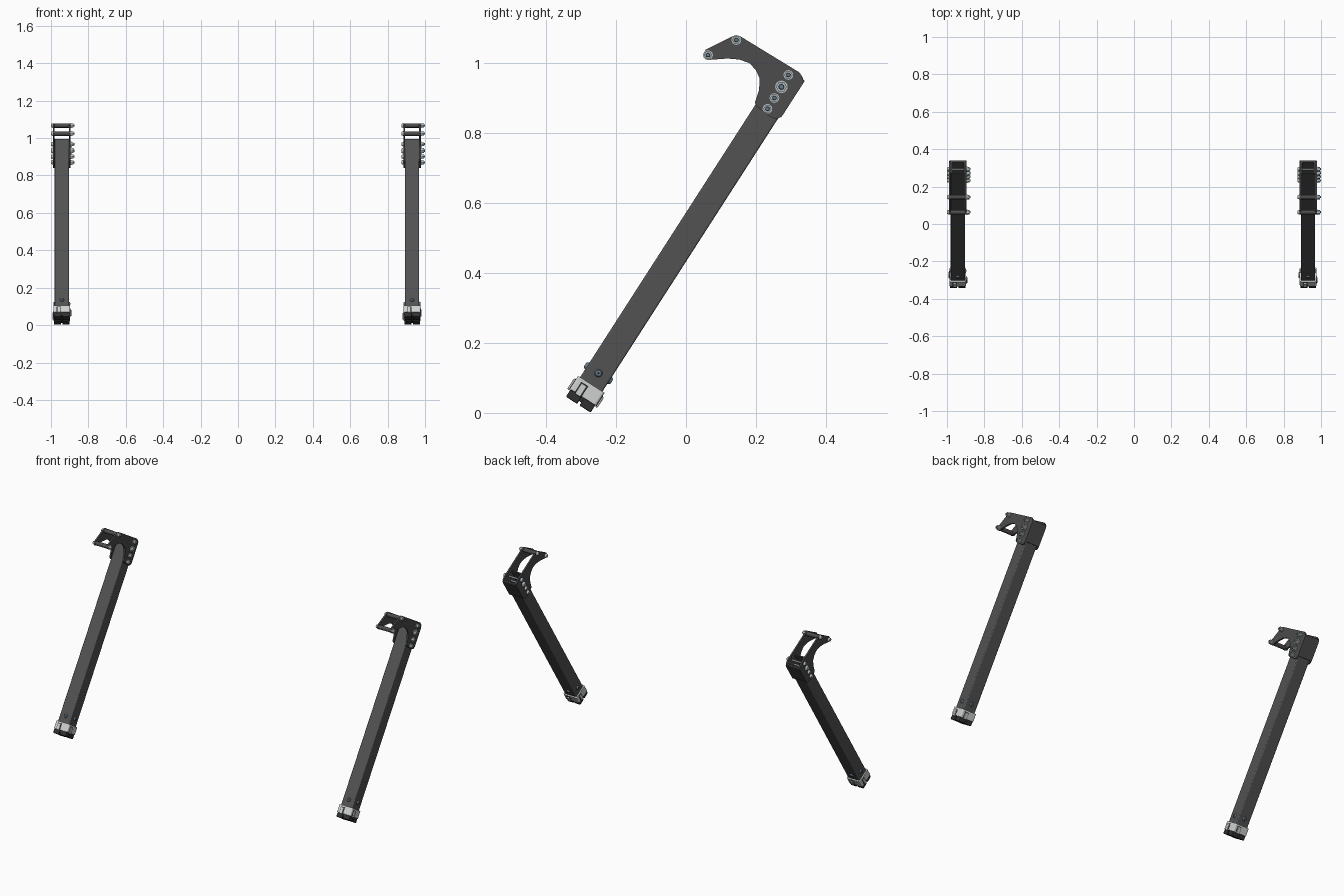
import bpy, bmesh, math
from mathutils import Matrix, Vector

if "Cube" in bpy.data.objects:
    bpy.data.objects.remove(bpy.data.objects["Cube"])


def material(name, r, g, b):
    m = bpy.data.materials.new(name)
    m.diffuse_color = (r, g, b, 1)
    m.use_nodes = True
    m.node_tree.nodes["Principled BSDF"].inputs["Base Color"].default_value = m.diffuse_color
    return m


TUBE = material("tube dark grey", 0.085, 0.085, 0.085)
HOOK = material("bracket dark grey", 0.072, 0.072, 0.074)
BLACK = material("rubber black", 0.03, 0.03, 0.03)
LIGHT = material("clamp light grey", 0.62, 0.64, 0.64)
STEEL = material("nut steel", 0.45, 0.50, 0.52)
BLUE = material("bolt blue grey", 0.14, 0.21, 0.28)

# Leaning arm frame: local x across, local y toward the back, local z along the tube
LEAN = Matrix.Translation((0, 0, 0.503)) @ Matrix.Rotation(math.radians(-32.75), 4, 'X')
ACROSS = Matrix.Rotation(math.pi / 2, 4, 'Y')


def finish(bm, name, mat, matrix, bevel=0, smooth=False):
    bmesh.ops.recalc_face_normals(bm, faces=bm.faces)
    me = bpy.data.meshes.new(name)
    bm.to_mesh(me)
    bm.free()
    me.materials.append(mat)
    ob = bpy.data.objects.new(name, me)
    bpy.context.collection.objects.link(ob)
    ob.matrix_world = matrix
    if bevel:
        mod = ob.modifiers.new("bevel", 'BEVEL')
        mod.width, mod.segments = bevel, 2
    if smooth:
        bpy.ops.object.select_all(action='DESELECT')
        ob.select_set(True)
        bpy.context.view_layer.objects.active = ob
        bpy.ops.object.shade_smooth_by_angle()
    return ob


def box(name, lo, hi, mat, matrix, bevel=0):
    bm = bmesh.new()
    lo, hi = Vector(lo), Vector(hi)
    bmesh.ops.create_cube(bm, size=1, matrix=Matrix.Translation((lo + hi) / 2)
                          @ Matrix.Diagonal((*(hi - lo), 1)))
    return finish(bm, name, mat, matrix, bevel)


def cyl(name, r1, r2, depth, mat, matrix, sides=16):
    bm = bmesh.new()
    bmesh.ops.create_cone(bm, cap_ends=True, segments=sides, radius1=r1, radius2=r2,
                          depth=depth, matrix=Matrix.Translation((0, 0, depth / 2)))
    return finish(bm, name, mat, matrix, smooth=sides > 8)


def ring(name, half, wall, z0, z1, mat, matrix, corner):
    """Open square tube with rounded outer corners."""
    def loop(h, r, z):
        c = h - r
        return [Vector((sx * c + r * math.cos(a), sy * c + r * math.sin(a), z))
                for q, (sx, sy) in enumerate(((1, 1), (-1, 1), (-1, -1), (1, -1)))
                for a in [math.pi / 2 * (q + t / 3) for t in range(4)]]
    bm = bmesh.new()
    rings = [[bm.verts.new(p) for p in loop(h, r, z)] for h, r, z in
             ((half, corner, z0), (half, corner, z1),
              (half - wall, corner / 2, z1), (half - wall, corner / 2, z0))]
    for k in range(4):
        a, b = rings[k], rings[(k + 1) % 4]
        for i in range(16):
            j = (i + 1) % 16
            bm.faces.new((a[i], a[j], b[j], b[i]))
    return finish(bm, name, mat, matrix)


# Hook bracket side profile (y, z)
PROFILE = [(0.05, 1.024), (0.056, 1.039), (0.136, 1.079), (0.153, 1.079),
           (0.325, 0.974), (0.335, 0.958), (0.333, 0.939), (0.273, 0.847),
           (0.259, 0.840), (0.241, 0.847), (0.202, 0.877), (0.197, 0.887),
           (0.209, 0.924), (0.211, 0.956), (0.200, 0.981), (0.181, 1.001),
           (0.153, 1.011), (0.119, 1.014), (0.064, 1.010), (0.054, 1.014)]


def plate(name, x0, x1, matrix):
    bm = bmesh.new()
    face = bm.faces.new([bm.verts.new((x0, y, z)) for y, z in PROFILE])
    out = bmesh.ops.extrude_face_region(bm, geom=[face])
    for v in out["geom"]:
        if isinstance(v, bmesh.types.BMVert):
            v.co.x = x1
    return finish(bm, name, HOOK, matrix)


def cross_bolt(name, y, z, r, base, rod_mat, rod_r):
    """Rod through the bracket with a washer and nut on one side, a head on the other."""
    def at(x):
        return base @ Matrix.Translation((x, y, z)) @ ACROSS
    cyl(name + "_rod", rod_r, rod_r, 0.094, rod_mat, at(-0.047))
    cyl(name + "_washer", r, r, 0.004, STEEL, at(0.047))
    cyl(name + "_nut", r * 0.85, r * 0.85, 0.012, STEEL, at(0.051), 6)
    cyl(name + "_end", r * 0.45, r * 0.35, 0.006, BLUE, at(0.063), 12)
    cyl(name + "_head", r * 0.6, r * 0.9, 0.011, STEEL, at(-0.058))


for side, cx in (("left", -0.942), ("right", 0.931)):
    base = Matrix.Translation((cx, 0, 0))
    arm = base @ LEAN

    # Main square tube
    ring(side + "_tube", 0.038, 0.006, -0.545, 0.562, TUBE, arm, 0.005)

    # Hook bracket: two cheeks and the web behind the tube
    plate(side + "_inner_cheek", 0.038, 0.047, base)
    plate(side + "_outer_cheek", -0.047, -0.038, base)
    box(side + "_bracket_web", (-0.047, 0.036, 0.440), (0.047, 0.044, 0.560), HOOK, arm, 0.003)

    # Spacer bars at the hook tip and bolts through the tube
    for i, (y, z) in enumerate(((0.063, 1.024), (0.144, 1.067))):
        cross_bolt(f"{side}_spacer_{i}", y, z, 0.014, base, HOOK, 0.012)
    for i, (y, z, r) in enumerate(((0.293, 0.967, 0.014), (0.273, 0.933, 0.018),
                                   (0.253, 0.901, 0.014), (0.233, 0.870, 0.014))):
        cross_bolt(f"{side}_bolt_{i}", y, z, r, base, STEEL, 0.005)

    # Foot clamp collar and black foot with split pads
    ring(side + "_clamp", 0.045, 0.012, -0.545, -0.501, LIGHT, arm, 0.007)
    box(side + "_foot_core", (-0.037, -0.037, -0.560), (0.037, 0.037, -0.540), BLACK, arm)
    for sx in (-1, 1):
        for sy in (-1, 1):
            x, y = 0.023 * sx, 0.023 * sy
            box(side + "_foot_pad", (x - 0.019, y - 0.019, -0.570),
                (x + 0.019, y + 0.019, -0.545), BLACK, arm, 0.003)

    # Screws and latches on all four faces of the lower end
    for k in range(4):
        turn = arm @ Matrix.Rotation(math.pi / 2 * k, 4, 'Z')
        screw = turn @ Matrix.Translation((0, 0.037, -0.463)) @ Matrix.Rotation(-math.pi / 2, 4, 'X')
        cyl(side + "_screw_head", 0.012, 0.008, 0.008, BLUE, screw)
        cyl(side + "_screw_socket", 0.004, 0.004, 0.0085, BLACK, screw, 6)
        # Latch tongue framed by a dark slot
        box(side + "_latch_slot", (0.004, 0.043, -0.546), (0.028, 0.0465, -0.510), BLACK, turn)
        box(side + "_latch", (0.007, 0.043, -0.549), (0.025, 0.051, -0.513), LIGHT, turn, 0.003)
